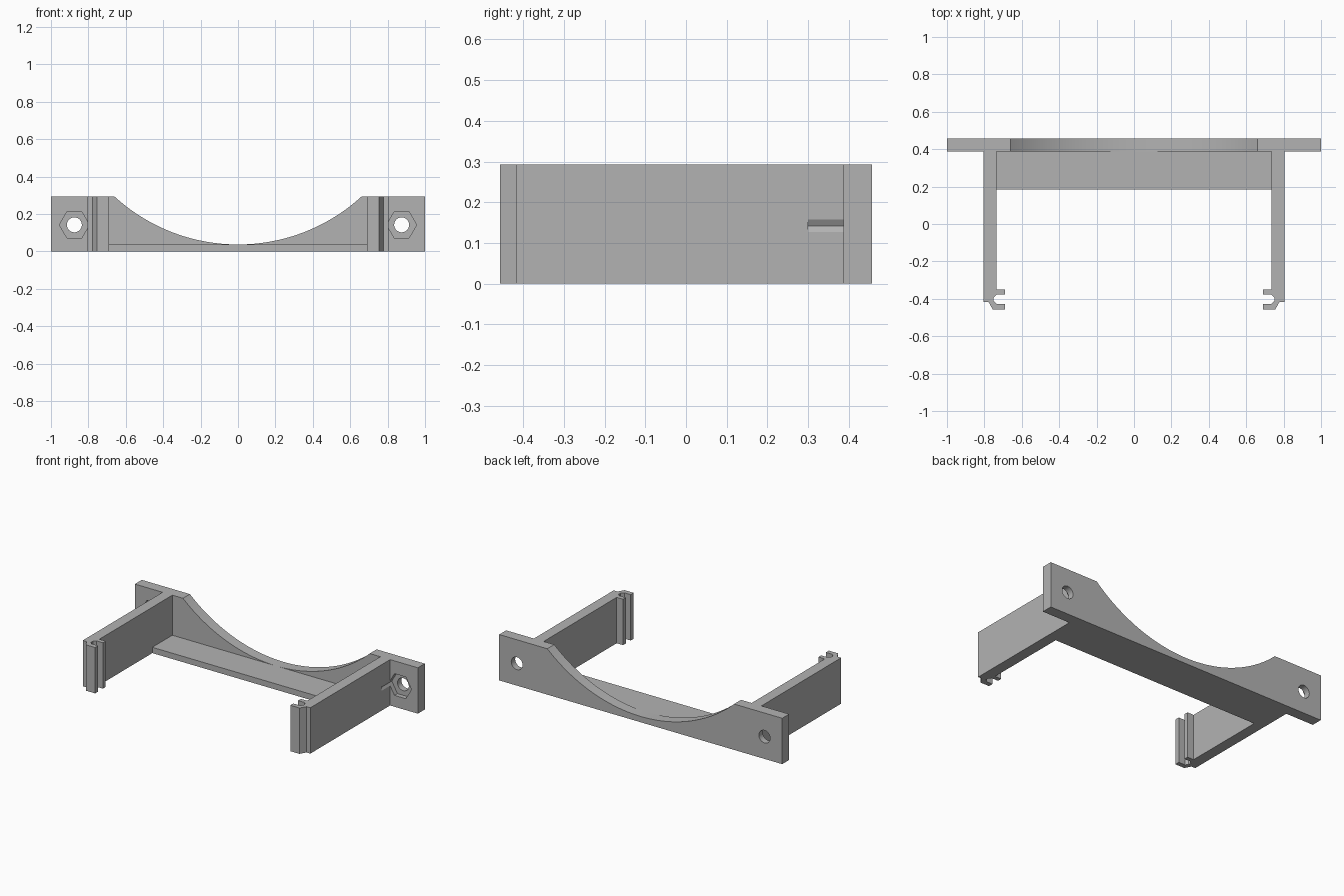
import bpy, bmesh, math
from mathutils import Vector

cube = bpy.data.objects.get("Cube")
if cube:
    bpy.data.objects.remove(cube, do_unlink=True)

HEIGHT = 0.293
FLOOR = 0.037
PLATE_FRONT, PLATE_BACK = 0.387, 0.457
ARM_IN, ARM_OUT = 0.735, 0.804
HOLE_X, HOLE_Z = 0.875, 0.142

grey = bpy.data.materials.new("plain grey")
grey.use_nodes = True
colour = (0.45, 0.45, 0.45, 1)
grey.diffuse_color = colour
grey.node_tree.nodes["Principled BSDF"].inputs["Base Color"].default_value = colour


def prism(name, profile, axis, start, end):
    """Extrude a 2D profile along y (profile in x, z) or z (profile in x, y)."""
    bm = bmesh.new()
    if axis == "y":
        verts = [bm.verts.new((a, start, b)) for a, b in profile]
        move = Vector((0, end - start, 0))
    else:
        verts = [bm.verts.new((a, b, start)) for a, b in profile]
        move = Vector((0, 0, end - start))
    face = bm.faces.new(verts)
    out = bmesh.ops.extrude_face_region(bm, geom=[face])
    moved = [v for v in out["geom"] if isinstance(v, bmesh.types.BMVert)]
    bmesh.ops.translate(bm, verts=moved, vec=move)
    bmesh.ops.recalc_face_normals(bm, faces=bm.faces)
    mesh = bpy.data.meshes.new(name)
    bm.to_mesh(mesh)
    bm.free()
    obj = bpy.data.objects.new(name, mesh)
    bpy.context.collection.objects.link(obj)
    mesh.materials.append(grey)
    return obj


def polygon(x, z, radius, sides):
    return [(x + radius * math.cos(math.tau * i / sides),
             z + radius * math.sin(math.tau * i / sides)) for i in range(sides)]


def activate(obj):
    bpy.ops.object.select_all(action="DESELECT")
    obj.select_set(True)
    bpy.context.view_layer.objects.active = obj


def cut(obj, profile, start, end):
    cutter = prism("cutter", profile, "y", start, end)
    cutter.hide_render = True
    mod = obj.modifiers.new("cut", "BOOLEAN")
    mod.operation = "DIFFERENCE"
    mod.solver = "EXACT"
    mod.object = cutter
    activate(obj)
    bpy.ops.object.modifier_apply(modifier=mod.name)
    bpy.data.objects.remove(cutter, do_unlink=True)


# Back plate with a wide circular saddle in its top edge
half = 0.66
sag = HEIGHT - FLOOR
radius = (half ** 2 + sag ** 2) / (2 * sag)
sweep = math.asin(half / radius)
steps = 64
arc = []
for i in range(steps + 1):
    a = sweep * (1 - 2 * i / steps)
    arc.append((radius * math.sin(a), FLOOR + radius * (1 - math.cos(a))))
plate = prism("back_plate", [(-1, 0), (1, 0), (1, HEIGHT)] + arc + [(-1, HEIGHT)],
              "y", PLATE_FRONT, PLATE_BACK)

# Floor strip between the arms
floor = prism("floor_strip", [(-ARM_IN, 0), (ARM_IN, 0), (ARM_IN, FLOOR), (-ARM_IN, FLOOR)],
              "y", 0.185, PLATE_FRONT)

# Side arm ending in a two-pronged clip
clip = [(ARM_OUT, PLATE_FRONT), (ARM_IN, PLATE_FRONT),
        (ARM_IN, -0.35), (0.69, -0.35), (0.69, -0.378), (ARM_IN, -0.378),
        (0.75, -0.392), (0.75, -0.412), (ARM_IN, -0.427),
        (0.69, -0.427), (0.69, -0.457), (0.755, -0.457),
        (0.777, -0.418), (ARM_OUT, -0.418)]
left_arm = prism("left_arm", clip, "z", 0, HEIGHT)
right_arm = prism("right_arm", [(-x, y) for x, y in clip], "z", 0, HEIGHT)

# Screw holes and hexagonal nut pockets, which also notch the arms
for side, arm in ((1, left_arm), (-1, right_arm)):
    nut = polygon(side * HOLE_X, HOLE_Z, 0.08, 6)
    cut(plate, polygon(side * HOLE_X, HOLE_Z, 0.04, 48), 0.2, 0.6)
    cut(plate, nut, 0.3, PLATE_FRONT + 0.03)
    cut(arm, nut, 0.3, PLATE_FRONT + 0.03)

activate(plate)
bpy.ops.object.shade_smooth_by_angle(angle=math.radians(30))
